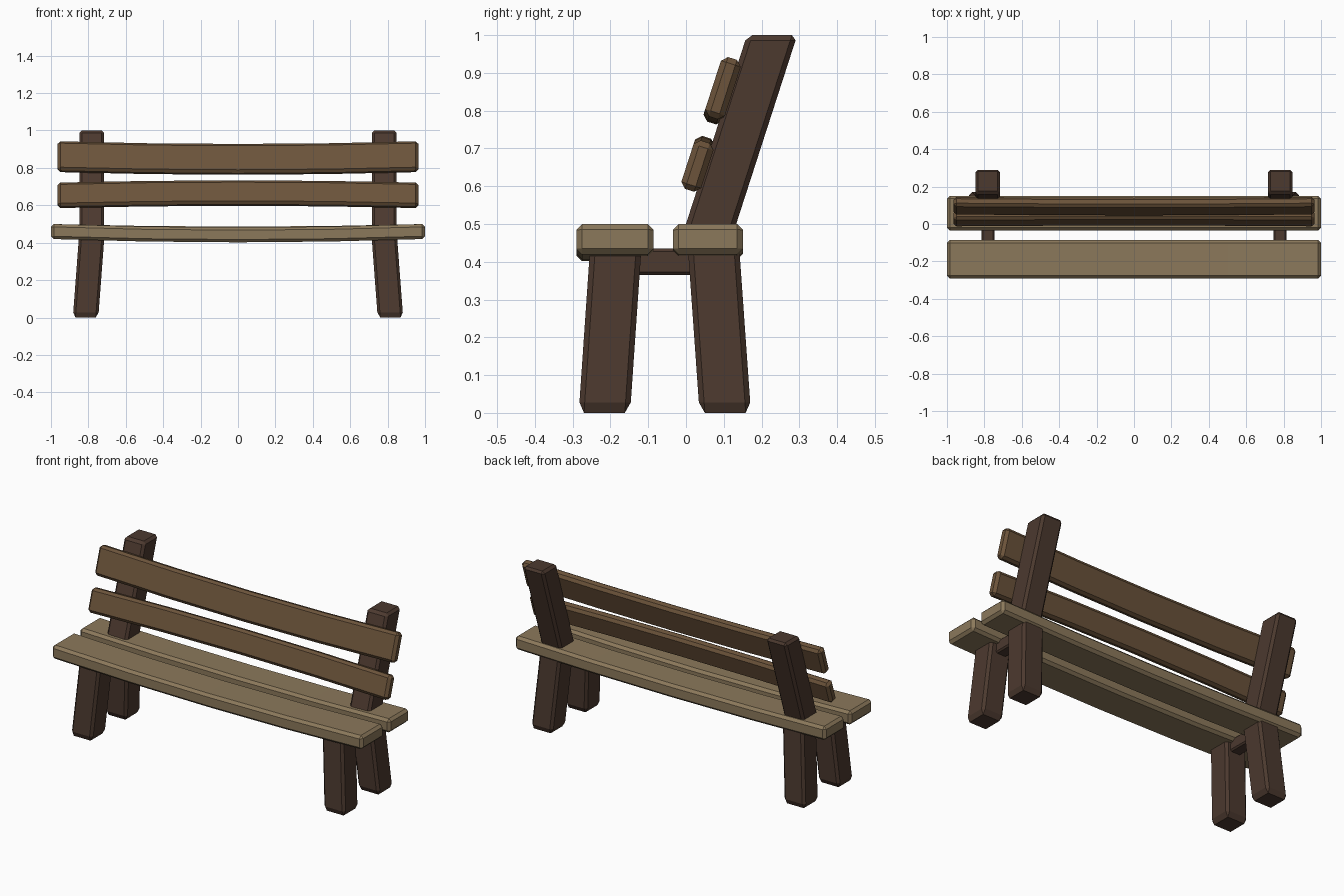
import bpy, bmesh, math
from mathutils import Matrix

if "Cube" in bpy.data.objects:
    bpy.data.objects.remove(bpy.data.objects["Cube"])


def material(name, color):
    m = bpy.data.materials.new(name)
    m.diffuse_color = (*color, 1)
    m.use_nodes = True
    m.node_tree.nodes["Principled BSDF"].inputs["Base Color"].default_value = m.diffuse_color
    return m


SEAT = material("light_wood", (0.26, 0.19, 0.105))
BACK = material("mid_wood", (0.15, 0.088, 0.043))
FRAME = material("dark_wood", (0.072, 0.041, 0.028))


def bevelled_box(size, bevel, cuts=()):
    """Chamfered box centred on the origin, optionally sliced across x."""
    bm = bmesh.new()
    bmesh.ops.create_cube(bm, size=1)
    bmesh.ops.scale(bm, vec=size, verts=bm.verts)
    bmesh.ops.bevel(bm, geom=bm.edges[:], offset=bevel, segments=1,
                    affect='EDGES', profile=0.5)
    for x in cuts:
        bmesh.ops.bisect_plane(bm, geom=bm.verts[:] + bm.edges[:] + bm.faces[:],
                               plane_co=(x, 0, 0), plane_no=(1, 0, 0))
    return bm


def finish(bm, name, mat):
    bmesh.ops.recalc_face_normals(bm, faces=bm.faces)
    me = bpy.data.meshes.new(name)
    bm.to_mesh(me)
    bm.free()
    me.materials.append(mat)
    ob = bpy.data.objects.new(name, me)
    bpy.context.collection.objects.link(ob)
    return ob


def plank(name, size, centre, bow, mat, tilt=0):
    """Plank along x whose middle is bowed up or down by `bow`."""
    half = size[0] / 2
    bm = bevelled_box(size, 0.015, [-half / 2, 0, half / 2])
    for v in bm.verts:
        v.co.z += bow * (1 - (v.co.x / half) ** 2)
    bm.transform(Matrix.Translation(centre) @ Matrix.Rotation(tilt, 4, 'X'))
    finish(bm, name, mat)


def post(name, bottom, top, width, stretch=1):
    """Square post sheared from bottom to top; stretch lengthens end chamfers."""
    h = top[2] - bottom[2]
    bm = bevelled_box((width, width, h / stretch), 0.014)
    for v in bm.verts:
        v.co.z *= stretch
        t = v.co.z / h + 0.5
        v.co.x += bottom[0] + (top[0] - bottom[0]) * t
        v.co.y += bottom[1] + (top[1] - bottom[1]) * t
        v.co.z = bottom[2] + h * t
    finish(bm, name, FRAME)


# Seat planks
plank("seat_front", (2, 0.205, 0.08), (0, -0.188, 0.46), -0.018, SEAT)
plank("seat_rear", (2, 0.185, 0.08), (0, 0.058, 0.46), -0.014, SEAT)

# Backrest planks, leaning with the posts
LEAN = -math.atan(0.324)
plank("back_upper", (1.93, 0.055, 0.165), (0, 0.098, 0.86), -0.015, BACK, LEAN)
plank("back_lower", (1.93, 0.055, 0.135), (0, 0.03, 0.653), 0.013, BACK, LEAN)

# Legs, back posts and crossbars on both sides
for side, s in (("left", -1), ("right", 1)):
    post("front_leg_" + side, (s * 0.815, -0.216, 0), (s * 0.781, -0.185, 0.45), 0.136, 2)
    post("rear_leg_" + side, (s * 0.815, 0.104, 0), (s * 0.781, 0.072, 0.45), 0.136, 2)
    post("back_post_" + side, (s * 0.782, 0.047, 0.44), (s * 0.782, 0.228, 1.0), 0.133)
    bar = bevelled_box((0.07, 0.3, 0.07), 0.008)
    bmesh.ops.translate(bar, vec=(s * 0.78, -0.055, 0.4), verts=bar.verts)
    finish(bar, "crossbar_" + side, FRAME)
